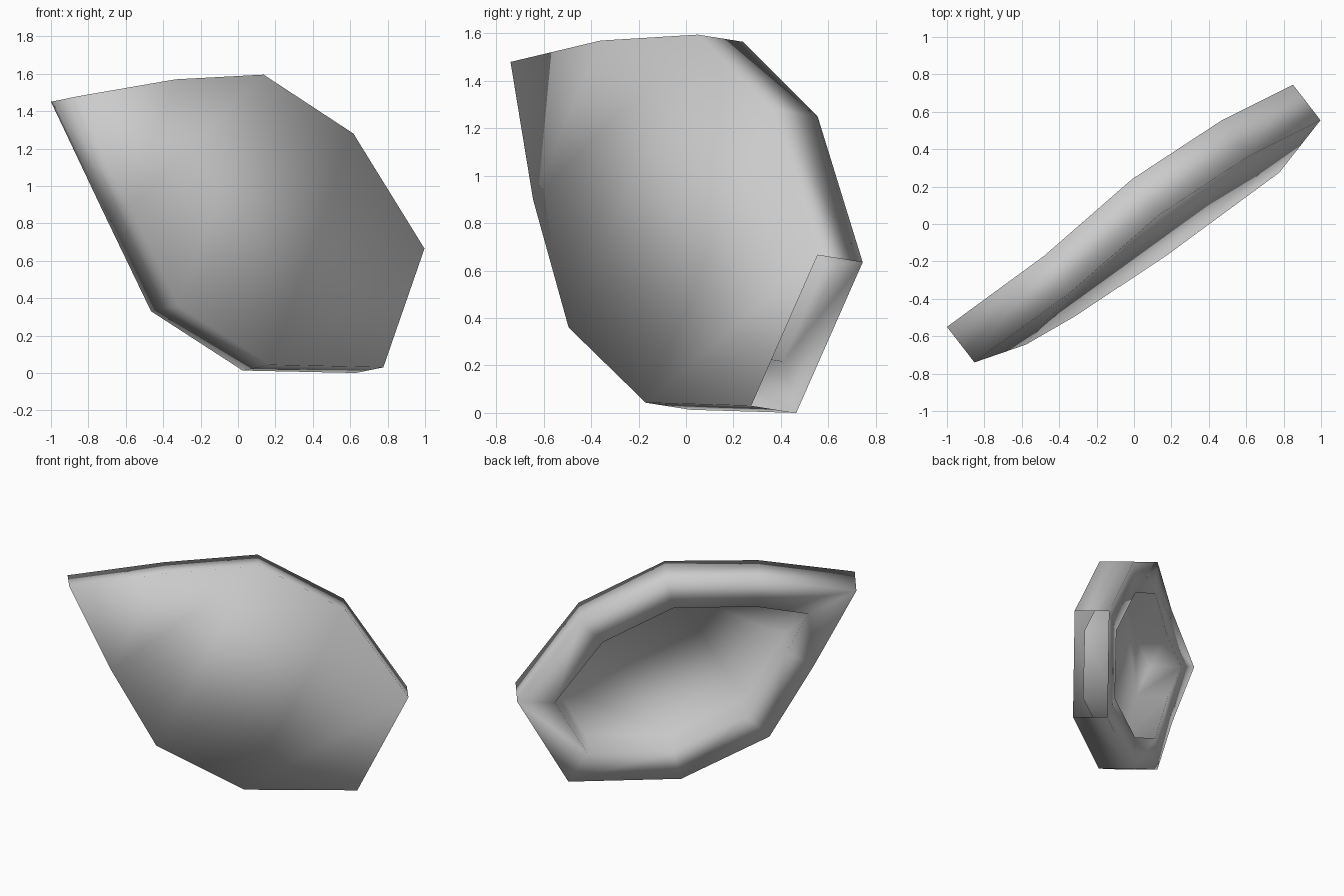
import bpy
import bmesh
from mathutils import Vector

cube = bpy.data.objects.get("Cube")
if cube:
    bpy.data.objects.remove(cube, do_unlink=True)

# Grey material
grey = bpy.data.materials.new("plain_grey")
grey.use_nodes = True
grey.diffuse_color = (0.6, 0.6, 0.6, 1)
grey.node_tree.nodes["Principled BSDF"].inputs["Base Color"].default_value = (0.6, 0.6, 0.6, 1)

# Back outline of the shell: tip, left side, bottom, right side, top
outline = [(-1.0, -0.55, 1.45), (-0.725, -0.455, 0.87), (-0.465, -0.305, 0.33),
           (0.025, 0.02, 0.013), (0.63, 0.465, 0.0), (0.85, 0.745, 0.635),
           (0.47, 0.555, 1.25), (-0.01, 0.24, 1.565), (-0.48, -0.17, 1.54)]
thickness = Vector((0.147, -0.19, 0.03))
count = len(outline)

# Prism with a front face, a back face and outer walls
bm = bmesh.new()
back = [bm.verts.new(p) for p in outline]
front = [bm.verts.new(v.co + thickness) for v in back]
walls = [bm.faces.new((back[i], back[(i + 1) % count],
                       front[(i + 1) % count], front[i])) for i in range(count)]
bm.faces.new(front)
floor = bm.faces.new(back)
bmesh.ops.recalc_face_normals(bm, faces=bm.faces)

# Even rim on the back, then a straight-sided hollow close to the front
bmesh.ops.inset_region(bm, faces=[floor], thickness=0.215,
                       use_boundary=True, use_even_offset=True)
floor = bmesh.ops.extrude_discrete_faces(bm, faces=[floor])["faces"][0]
bmesh.ops.translate(bm, verts=floor.verts, vec=thickness * 0.93)

# Open end on the lower right
bmesh.ops.delete(bm, geom=[walls[4]], context="FACES_ONLY")

# Triangulate the large faces and shade everything softly
bmesh.ops.triangulate(bm, faces=[f for f in bm.faces if len(f.verts) > 4])
for face in bm.faces:
    face.smooth = True

mesh = bpy.data.meshes.new("hollow_shell")
bm.to_mesh(mesh)
bm.free()
mesh.materials.append(grey)
shell = bpy.data.objects.new("hollow_shell", mesh)
bpy.context.collection.objects.link(shell)
